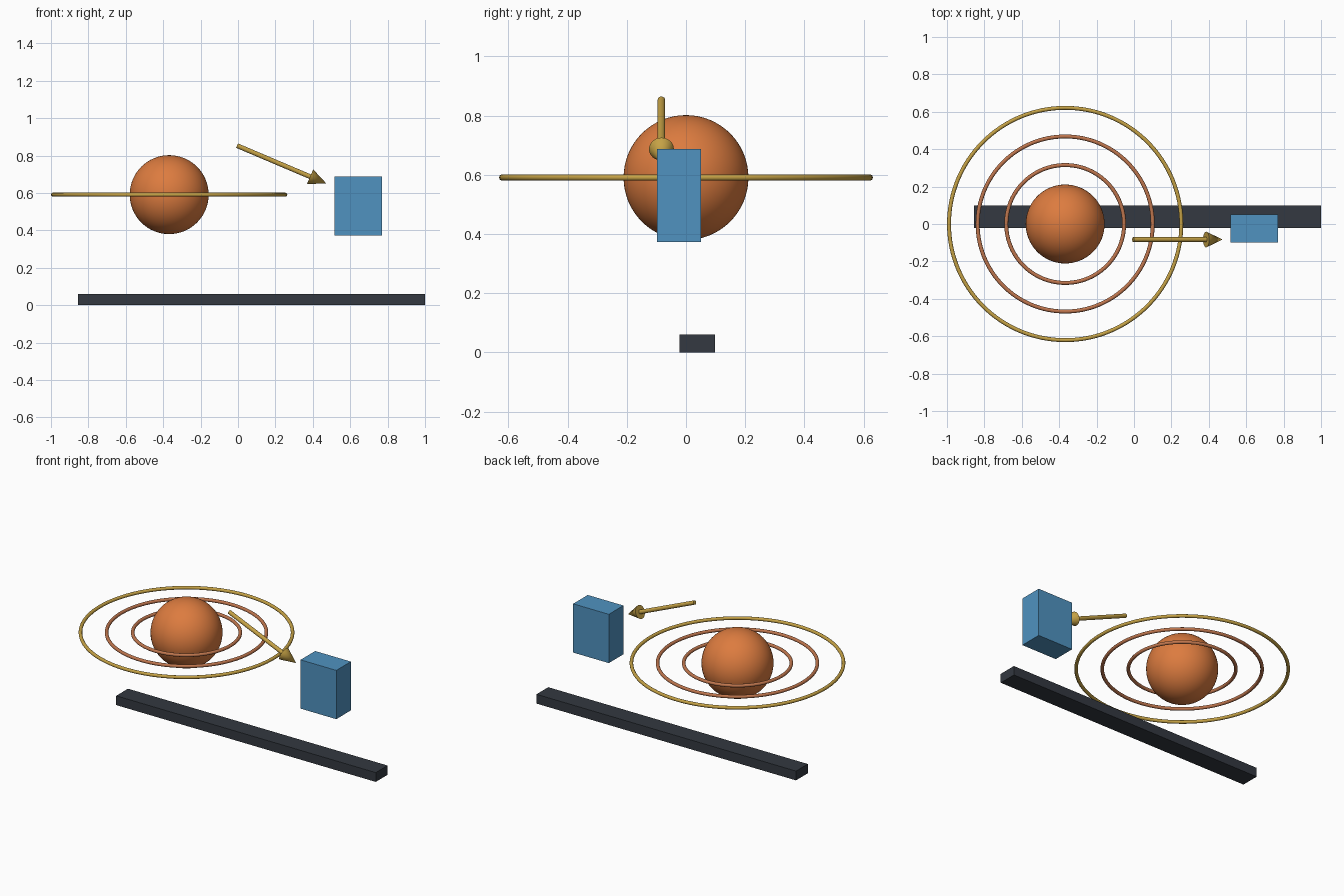
import bpy
from math import radians
from mathutils import Vector

cube = bpy.data.objects.get("Cube")
if cube:
    bpy.data.objects.remove(cube, do_unlink=True)


def make_material(name, rgb):
    mat = bpy.data.materials.new(name)
    mat.use_nodes = True
    color = (*rgb, 1.0)
    mat.diffuse_color = color
    mat.node_tree.nodes["Principled BSDF"].inputs["Base Color"].default_value = color
    return mat


orange = make_material("orange", (0.72, 0.20, 0.05))
copper = make_material("copper", (0.52, 0.18, 0.075))
gold = make_material("gold", (0.56, 0.36, 0.06))
blue = make_material("blue", (0.08, 0.29, 0.53))
charcoal = make_material("charcoal", (0.033, 0.04, 0.052))


def finish(name, mat, smooth=True):
    obj = bpy.context.object
    obj.name = name
    obj.data.materials.append(mat)
    if smooth:
        bpy.ops.object.shade_smooth_by_angle(angle=radians(40))
    return obj


def box(name, low, high, mat):
    low, high = Vector(low), Vector(high)
    bpy.ops.mesh.primitive_cube_add(size=1, location=(low + high) / 2)
    bpy.context.object.scale = high - low
    bpy.ops.object.transform_apply(location=False, rotation=False, scale=True)
    return finish(name, mat, smooth=False)


def cone_between(name, start, end, r_start, r_end, mat):
    axis = end - start
    bpy.ops.mesh.primitive_cone_add(
        vertices=32, radius1=r_start, radius2=r_end, depth=axis.length,
        location=(start + end) / 2,
        rotation=axis.to_track_quat("Z", "Y").to_euler())
    return finish(name, mat)


# Sphere with three concentric rings
center = (-0.368, 0, 0.591)
bpy.ops.mesh.primitive_uv_sphere_add(segments=64, ring_count=32, radius=0.211, location=center)
finish("sphere", orange)

for name, radius, mat in (("inner_ring", 0.315, copper),
                          ("middle_ring", 0.468, copper),
                          ("outer_ring", 0.621, gold)):
    bpy.ops.mesh.primitive_torus_add(major_radius=radius, minor_radius=0.0105,
                                     major_segments=128, minor_segments=16, location=center)
    finish(name, mat)

# Block and base bar
box("block", (0.516, -0.098, 0.373), (0.771, 0.051, 0.688), blue)
box("base_bar", (-0.855, -0.022, 0), (1.0, 0.098, 0.06), charcoal)

# Sloping arrow pointing to the block
tail = Vector((-0.005, -0.083, 0.853))
tip = Vector((0.473, -0.083, 0.65))
neck = tip - (tip - tail).normalized() * 0.095
cone_between("arrow_shaft", tail, neck, 0.0127, 0.0127, gold)
cone_between("arrow_head", neck, tip, 0.042, 0, gold)
